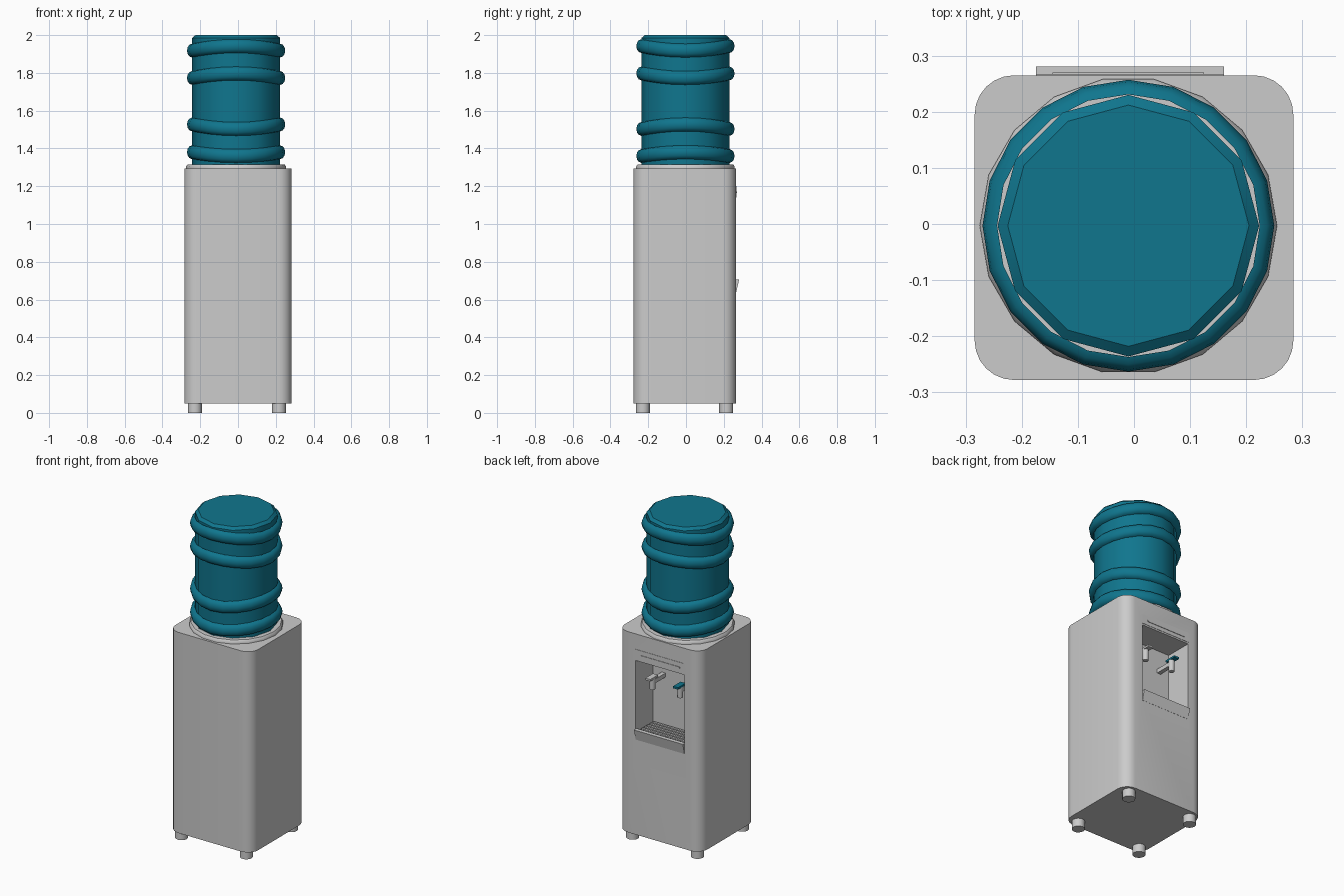
import bpy, bmesh
from math import sin, cos, pi, radians

cube = bpy.data.objects.get("Cube")
if cube:
    bpy.data.objects.remove(cube, do_unlink=True)


def material(name, rgb):
    m = bpy.data.materials.new(name)
    m.use_nodes = True
    m.diffuse_color = (*rgb, 1)
    m.node_tree.nodes["Principled BSDF"].inputs["Base Color"].default_value = (*rgb, 1)
    return m


GREY = material("light grey plastic", (0.6, 0.6, 0.6))
TEAL = material("teal plastic", (0.005, 0.18, 0.27))
CX = -0.01  # bottle and dispenser axis


def finish(name, bm, mat, smooth=None):
    bmesh.ops.recalc_face_normals(bm, faces=bm.faces)
    me = bpy.data.meshes.new(name)
    bm.to_mesh(me)
    bm.free()
    me.materials.append(mat)
    ob = bpy.data.objects.new(name, me)
    bpy.context.collection.objects.link(ob)
    if smooth:
        bpy.ops.object.select_all(action='DESELECT')
        ob.select_set(True)
        bpy.context.view_layer.objects.active = ob
        bpy.ops.object.shade_smooth_by_angle(angle=radians(smooth))
    return ob


def box(name, x, y, z, mat=GREY):
    bm = bmesh.new()
    bmesh.ops.create_cube(bm, size=1)
    for v in bm.verts:
        v.co = [a[0] if c < 0 else a[1] for a, c in zip((x, y, z), v.co)]
    return finish(name, bm, mat)


def lathe(name, profile, sides, centre, mat, turn=0, closed=False, wave=0, smooth=40):
    """Spin (radius, height) points about z; wave lifts the ring at +-y, lowers it at +-x."""
    bm = bmesh.new()
    rows = []
    for r, z in profile:
        row = []
        for i in range(sides):
            a = turn + 2 * pi * i / sides
            row.append(bm.verts.new((centre[0] + r * cos(a), centre[1] + r * sin(a),
                                     z - wave * cos(2 * a))))
        rows.append(row)
    pairs = list(zip(rows, rows[1:]))
    if closed:
        pairs.append((rows[-1], rows[0]))
    else:
        bm.faces.new(rows[0])
        bm.faces.new(rows[-1])
    for lo, hi in pairs:
        for i in range(sides):
            j = (i + 1) % sides
            bm.faces.new((lo[i], lo[j], hi[j], hi[i]))
    return finish(name, bm, mat, smooth)


# Cabinet: rounded upright corners, with the niche cut into the back side
bm = bmesh.new()
bmesh.ops.create_cube(bm, size=1)
for v in bm.verts:
    v.co = (v.co.x * 0.568, v.co.y * 0.543 - 0.0065, 0.05 if v.co.z < 0 else 1.295)
upright = [e for e in bm.edges if abs(e.verts[0].co.z - e.verts[1].co.z) > 1]
bmesh.ops.bevel(bm, geom=upright, offset=0.07, segments=6, profile=0.5, affect='EDGES')
cabinet = finish("cabinet", bm, GREY, 30)

NICHE_X = (CX - 0.165, CX + 0.17)
cutter = box("niche_cutter", NICHE_X, (0.095, 0.4), (0.65, 1.13))
cutter.hide_render = True
cutter.hide_viewport = True
cut = cabinet.modifiers.new("niche", 'BOOLEAN')
cut.operation = 'DIFFERENCE'
cut.solver = 'EXACT'
cut.object = cutter

# Feet
for x in (-0.228, 0.217):
    for y in (-0.228, 0.213):
        lathe("foot", [(0.037, 0), (0.037, 0.052)], 16, (x, y), GREY)

# Collar holding the bottle
lathe("collar", [(0.265, 1.293), (0.265, 1.305), (0.256, 1.316)], 18, (CX, -0.003), GREY)

# Bottle and its wavy ribs
lathe("bottle", [(0.233, 1.314), (0.233, 1.985), (0.215, 2.0)], 12, (CX, -0.003),
      TEAL, turn=pi / 2, smooth=35)
rib = [(0.234 + 0.026 * cos(t), 0.036 * sin(t))
       for t in (-pi / 2 + pi * k / 6 for k in range(7))]
for z, wave in ((1.93, 0.012), (1.785, 0.012), (1.515, -0.012), (1.37, -0.01)):
    lathe("bottle_rib", [(r, z + h) for r, h in rib], 20, (CX, -0.003), TEAL,
          turn=pi / 2, closed=True, wave=wave)

# Header panel above the niche with a narrow raised strip
box("header_panel", NICHE_X, (0.255, 0.267), (1.14, 1.2))
box("header_strip", (CX - 0.135, CX + 0.135), (0.26, 0.27), (1.163, 1.172))

# Drip tray: base, slanted lip and slats
box("drip_tray", NICHE_X, (0.09, 0.262), (0.645, 0.68))
bm = bmesh.new()
section = [(0.255, 0.64), (0.266, 0.64), (0.281, 0.705), (0.255, 0.705)]
ends = [[bm.verts.new((x, y, z)) for y, z in section] for x in NICHE_X]
for end in ends:
    bm.faces.new(end)
for i in range(4):
    j = (i + 1) % 4
    bm.faces.new((ends[0][i], ends[0][j], ends[1][j], ends[1][i]))
finish("tray_lip", bm, GREY)
for k in range(6):
    y = 0.105 + 0.026 * k
    box("tray_slat", (NICHE_X[0] + 0.01, NICHE_X[1] - 0.01), (y, y + 0.014), (0.675, 0.695))

# Taps: stem from the wall, downward spout and lever
for x, mat in ((CX + 0.097, GREY), (CX - 0.093, TEAL)):
    box("tap_stem", (x - 0.013, x + 0.013), (0.09, 0.215), (0.985, 1.01))
    lathe("tap_spout", [(0.016, 0.95), (0.018, 1.018)], 12, (x, 0.205), GREY)
    box("tap_lever", (x - 0.017, x + 0.017), (0.175, 0.25), (1.018, 1.03), mat)
